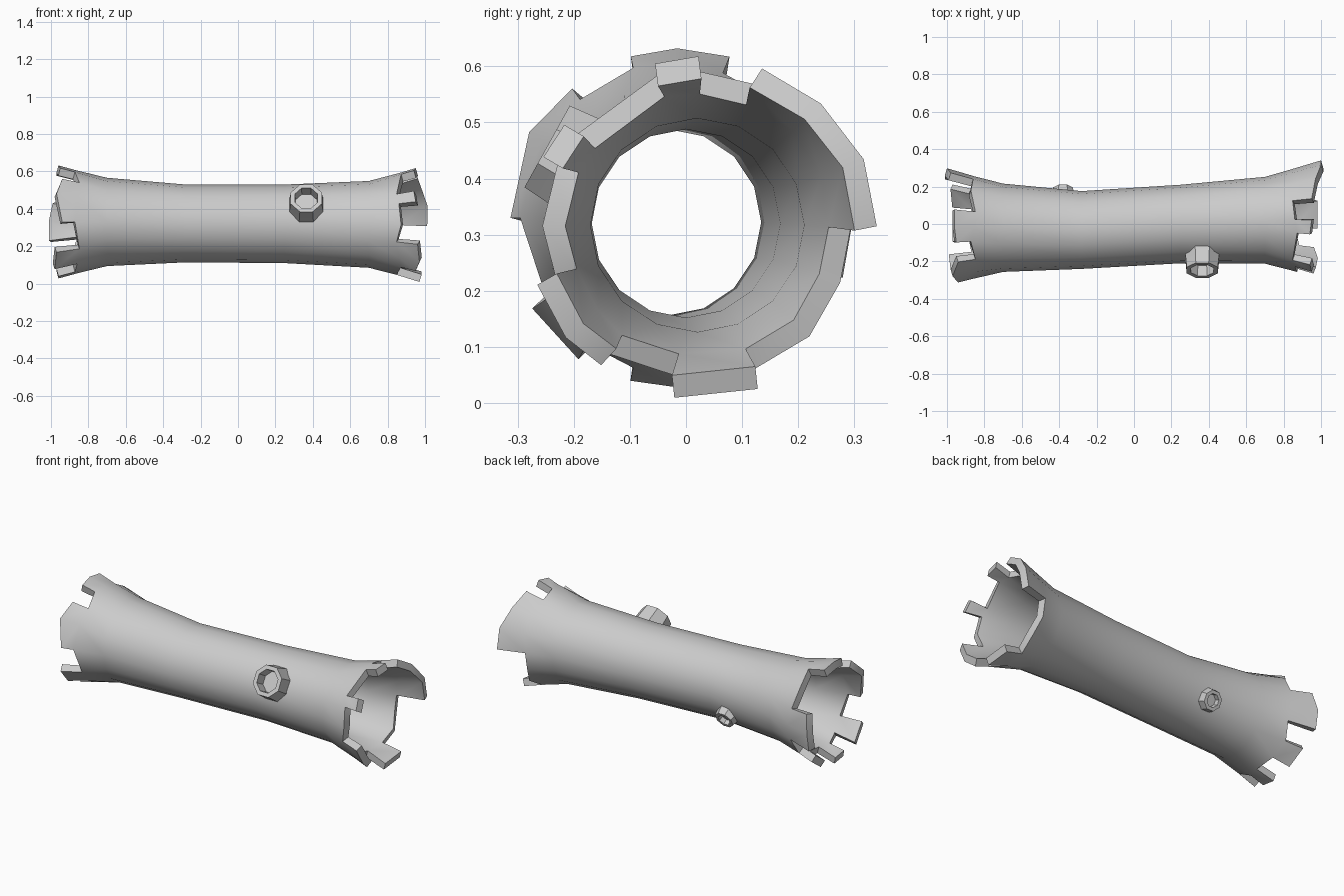
import bpy, bmesh
from math import sin, cos, radians
from mathutils import Vector

if "Cube" in bpy.data.objects:
    bpy.data.objects.remove(bpy.data.objects["Cube"])

N = 16


def finish(bm, name):
    bmesh.ops.recalc_face_normals(bm, faces=bm.faces)
    me = bpy.data.meshes.new(name)
    bm.to_mesh(me)
    bm.free()
    ob = bpy.data.objects.new(name, me)
    bpy.context.collection.objects.link(ob)
    return ob


def smooth(ob):
    bpy.ops.object.select_all(action='DESELECT')
    ob.select_set(True)
    bpy.context.view_layer.objects.active = ob
    bpy.ops.object.shade_smooth_by_angle(angle=radians(35))


# Trunk sections: x, centre y, centre z, radius
SECTIONS = [(-1.0, -.015, .33, .313), (-.85, -.018, .33, .272), (-.7, -.02, .33, .236),
            (-.28, -.032, .322, .208), (.25, 0, .32, .21), (.7, .02, .317, .232),
            (.85, .023, .316, .272), (1.0, .022, .315, .318)]


def trunk_point(x, deg):
    for a, b in zip(SECTIONS, SECTIONS[1:]):
        if x <= b[0]:
            break
    t = (x - a[0]) / (b[0] - a[0])
    cy, cz, r = (a[i] + (b[i] - a[i]) * t for i in (1, 2, 3))
    return Vector((x, cy + r * cos(radians(deg)), cz + r * sin(radians(deg))))


EVEN = [i * 360 / N for i in range(N)]
# Broken ends: split angles, which splits carry teeth, tooth tip positions
RIGHT = dict(side=1, angles=[0, 22, 45, 68, 90, 105, 143, 156, 180, 200, 220, 235, 262, 290, 315, 338],
             teeth={0, 1, 2, 4, 6, 9, 10, 12},
             tips=[1, 1, .97, .95, .95, .94, .94, .95, .95, .96, .97, .95, .97, .97, .95, .95])
LEFT = dict(side=-1, angles=[0, 20, 45, 72, 90, 106, 129, 150, 180, 212, 235, 254, 270, 295, 318, 340],
            teeth={0, 3, 4, 6, 7, 9, 11, 13, 15},
            tips=[1, .98, .95, .96, .96, .95, .94, .97, .94, .97, .98, .96, .96, .96, .97, 1])

# Hollow trunk: a sheet with teeth, thickened inwards
bm = bmesh.new()


def ring(xs, angles):
    return [bm.verts.new(trunk_point(x, a)) for x, a in zip(xs, angles)]


def strip(r0, r1, keep=range(N)):
    for i in keep:
        j = (i + 1) % N
        bm.faces.new((r0[i], r0[j], r1[j], r1[i]))


def base_ring(end):
    return ring([end['side'] * (.86 + .012 * (i % 3 - 1)) for i in range(N)], end['angles'])


rings = [base_ring(LEFT)]
rings += [ring([x] * N, EVEN) for x in (-.7, -.28, .25, .7)]
rings.append(base_ring(RIGHT))
for r0, r1 in zip(rings, rings[1:]):
    strip(r0, r1)
for end, base in ((LEFT, rings[0]), (RIGHT, rings[-1])):
    strip(base, ring([end['side'] * t for t in end['tips']], end['angles']), end['teeth'])
bmesh.ops.delete(bm, geom=[v for v in bm.verts if not v.link_faces], context='VERTS')
bmesh.ops.recalc_face_normals(bm, faces=bm.faces)
probe = max(bm.faces, key=lambda f: f.calc_area())
if probe.normal.dot(probe.calc_center_median() - Vector((probe.calc_center_median().x, 0, .32))) < 0:
    bmesh.ops.reverse_faces(bm, faces=bm.faces)
me = bpy.data.meshes.new("hollow_trunk")
bm.to_mesh(me)
bm.free()
trunk = bpy.data.objects.new("hollow_trunk", me)
bpy.context.collection.objects.link(trunk)
solid = trunk.modifiers.new("bark_thickness", 'SOLIDIFY')
solid.thickness = .042
solid.offset = -1
bpy.context.view_layer.objects.active = trunk
trunk.select_set(True)
bpy.ops.object.modifier_apply(modifier=solid.name)
smooth(trunk)


# Broken branch stubs: octagonal cups pointing away from the trunk axis
def branch_stub(name, x, cy, deg, profile):
    bm = bmesh.new()
    out = Vector((0, cos(radians(deg)), sin(radians(deg))))
    side = Vector((1, 0, 0))
    up = out.cross(side)
    loops = []
    for r, d in profile:
        loops.append([bm.verts.new(Vector((x, cy, .32)) + out * d
                                   + side * r * cos(radians(45 * k + 22.5))
                                   + up * r * sin(radians(45 * k + 22.5))) for k in range(8)])
    for a, b in zip(loops, loops[1:]):
        for k in range(8):
            j = (k + 1) % 8
            bm.faces.new((a[k], a[j], b[j], b[k]))
    bm.faces.new(loops[-1])
    smooth(finish(bm, name))


branch_stub("front_branch_stub", .365, 0, 151,
            [(.1, .185), (.094, .24), (.09, .283), (.066, .283), (.062, .222)])
branch_stub("back_branch_stub", -.38, -.028, -28,
            [(.066, .185), (.062, .22), (.056, .243), (.037, .243), (.035, .214)])
